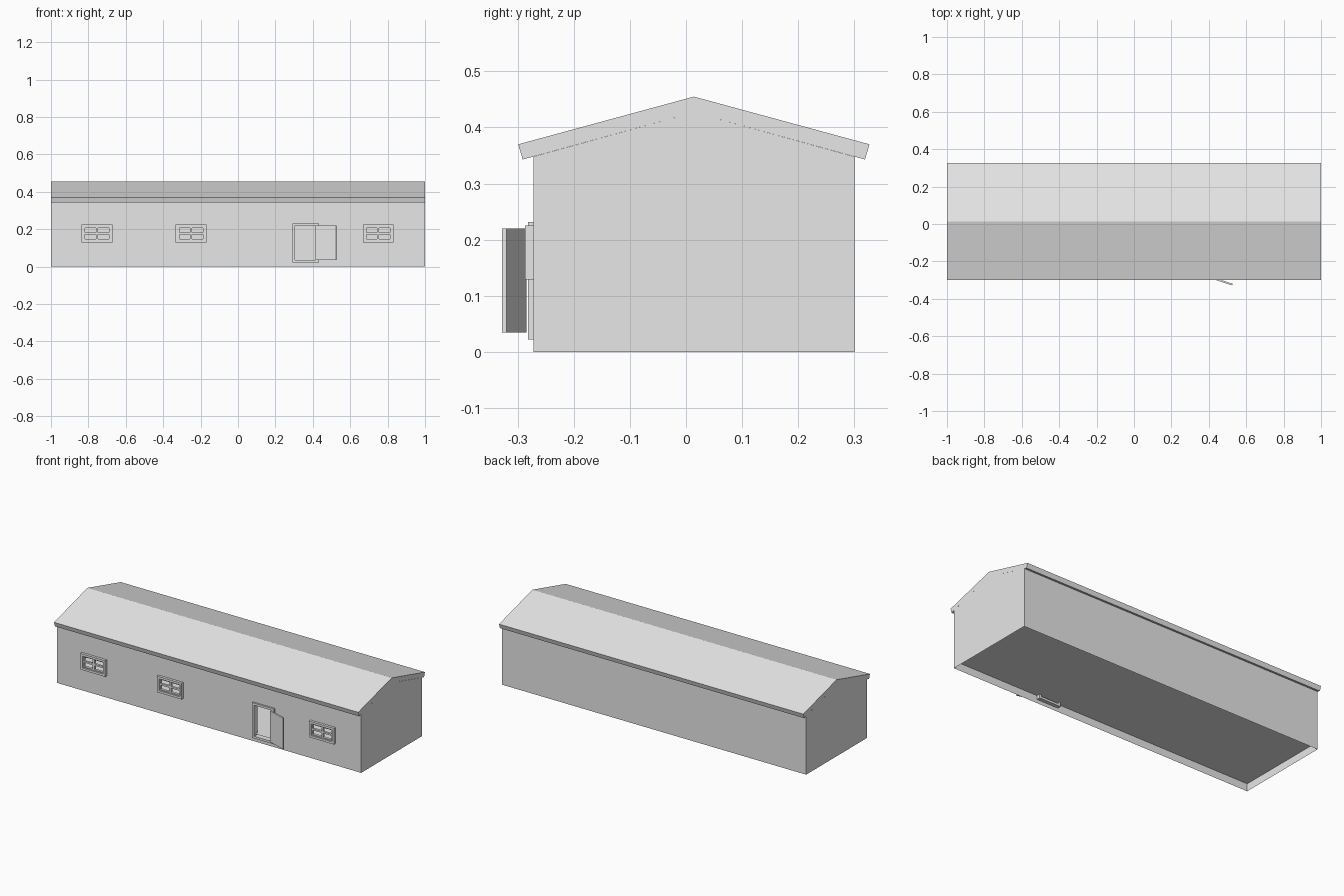
import bpy
import bmesh
import math
from mathutils import Matrix

cube = bpy.data.objects.get("Cube")
if cube:
    bpy.data.objects.remove(cube, do_unlink=True)

grey = bpy.data.materials.new("plain grey")
grey.use_nodes = True
grey.diffuse_color = (0.8, 0.8, 0.8, 1)
grey.node_tree.nodes["Principled BSDF"].inputs["Base Color"].default_value = (0.8, 0.8, 0.8, 1)

# Main dimensions
FRONT, BACK, MID = -0.272, 0.3, 0.014
EAVE, PEAK, FLOOR = 0.348, 0.427, 0.045


def finish(name, bm):
    mesh = bpy.data.meshes.new(name)
    bm.to_mesh(mesh)
    bm.free()
    mesh.materials.append(grey)
    obj = bpy.data.objects.new(name, mesh)
    bpy.context.collection.objects.link(obj)
    return obj


def sheet(name, *polygons):
    bm = bmesh.new()
    for points in polygons:
        bm.faces.new([bm.verts.new(p) for p in points])
    bmesh.ops.remove_doubles(bm, verts=bm.verts, dist=1e-5)
    return finish(name, bm)


def add_box(bm, x0, x1, y0, y1, z0, z1):
    place = Matrix.Translation(((x0 + x1) / 2, (y0 + y1) / 2, (z0 + z1) / 2))
    size = Matrix.Diagonal((x1 - x0, y1 - y0, z1 - z0, 1))
    bmesh.ops.create_cube(bm, size=1, matrix=place @ size)


def add_frame(bm, x0, x1, y0, y1, z0, z1, w):
    for a, b in ((x0, x0 + w), (x1 - w, x1)):
        add_box(bm, a, b, y0, y1, z0, z1)
    for a, b in ((z0, z0 + w), (z1 - w, z1)):
        add_box(bm, x0 + w, x1 - w, y0, y1, a, b)


# Openings in the front wall, as x0, x1, z0, z1 of their frames
windows = [(c - 0.082, c + 0.082, 0.129, 0.225) for c in (-0.754, -0.251, 0.749)]
door_hole = (0.291, 0.433, 0.022, 0.232)
RIM = 0.013
holes = [(a + RIM, b - RIM, c + RIM, d - RIM) for a, b, c, d in windows + [door_hole]]

# Front wall: grid cells, skipping those inside an opening
xs = sorted({-1, 1, *[v for h in holes for v in h[:2]]})
zs = sorted({0, EAVE, *[v for h in holes for v in h[2:]]})
cells = []
for x0, x1 in zip(xs, xs[1:]):
    for z0, z1 in zip(zs, zs[1:]):
        mx, mz = (x0 + x1) / 2, (z0 + z1) / 2
        if not any(a < mx < b and c < mz < d for a, b, c, d in holes):
            cells.append([(x0, FRONT, z0), (x1, FRONT, z0), (x1, FRONT, z1), (x0, FRONT, z1)])
sheet("front_wall", *cells)

# Back wall, gable ends and raised floor
sheet("back_wall", [(1, BACK, 0), (-1, BACK, 0), (-1, BACK, EAVE), (1, BACK, EAVE)])
gable = [(FRONT, 0), (BACK, 0), (BACK, EAVE), (MID, PEAK), (FRONT, EAVE)]
sheet("left_gable", [(1, y, z) for y, z in gable])
sheet("right_gable", [(-1, y, z) for y, z in reversed(gable)])
sheet("floor", [(-1, FRONT, FLOOR), (1, FRONT, FLOOR), (1, BACK, FLOOR), (-1, BACK, FLOOR)])

# Roof: two slopes with square-cut eaves, extruded along the length
half = [(0.313, 0.37), (0.305, 0.343)]
profile = ([(MID, 0.455)] + [(MID + y, z) for y, z in half] + [(MID, PEAK)]
           + [(MID - y, z) for y, z in reversed(half)])
bm = bmesh.new()
ring = [bm.verts.new((-1, y, z)) for y, z in profile]
end = bm.faces.new(ring)
out = bmesh.ops.extrude_face_region(bm, geom=[end], use_keep_orig=True)
bmesh.ops.translate(bm, vec=(2, 0, 0),
                    verts=[g for g in out["geom"] if isinstance(g, bmesh.types.BMVert)])
bmesh.ops.recalc_face_normals(bm, faces=bm.faces)
finish("roof", bm)

# Windows: casing, recessed sash and crossing glazing bars
for label, (x0, x1, z0, z1) in zip(("right", "middle", "left"), windows):
    bm = bmesh.new()
    add_frame(bm, x0, x1, -0.287, -0.257, z0, z1, RIM)
    add_frame(bm, x0 + RIM, x1 - RIM, -0.28, -0.265, z0 + RIM, z1 - RIM, 0.006)
    cx, cz = (x0 + x1) / 2, (z0 + z1) / 2
    add_box(bm, cx - 0.005, cx + 0.005, -0.28, -0.265, z0 + RIM, z1 - RIM)
    add_box(bm, x0 + RIM, x1 - RIM, -0.279, -0.266, cz - 0.005, cz + 0.005)
    finish(label + "_window_frame", bm)

# Door frame and open door
bm = bmesh.new()
x0, x1, z0, z1 = door_hole
add_frame(bm, x0, x1, -0.282, -0.25, z0, z1, RIM)
finish("door_frame", bm)

bm = bmesh.new()
add_box(bm, 0, 0.115, -0.009, 0, 0.035, 0.22)
door = finish("door", bm)
door.location = (0.418, -0.284, 0)
door.rotation_euler.z = math.radians(-18)
